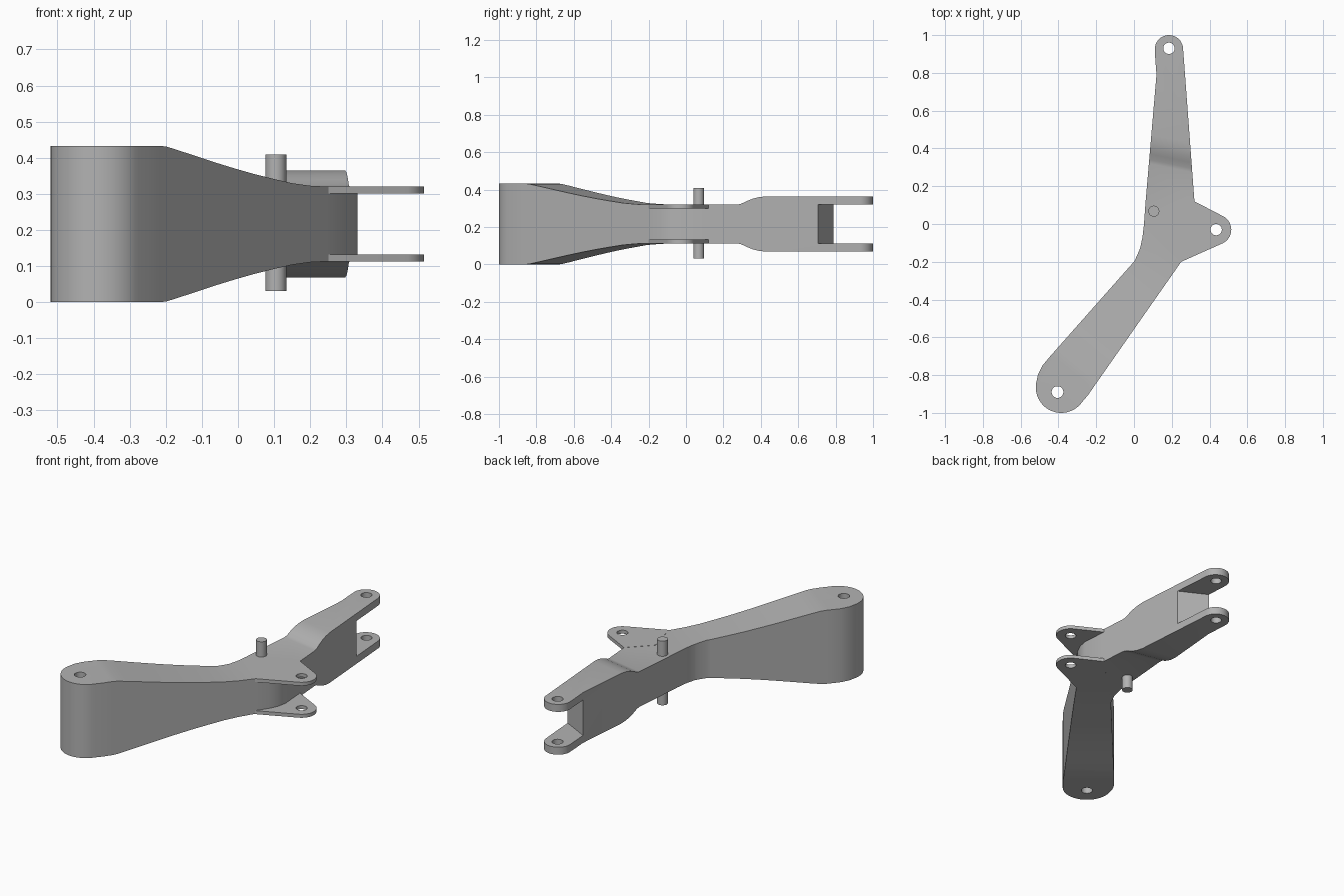
import bpy, bmesh
from math import sin, cos, radians
from mathutils import Vector

cube = bpy.data.objects.get("Cube")
if cube:
    bpy.data.objects.remove(cube, do_unlink=True)

MID = 0.2165  # height of the symmetry plane

steel = bpy.data.materials.new("plain_grey")
steel.use_nodes = True
steel.diffuse_color = (0.45, 0.45, 0.45, 1)
steel.node_tree.nodes["Principled BSDF"].inputs["Base Color"].default_value = (0.45, 0.45, 0.45, 1)


def arc(x, y, r, a0, a1, n):
    angles = [radians(a0 + (a1 - a0) * i / n) for i in range(n + 1)]
    return [(x + r * cos(a), y + r * sin(a)) for a in angles]


def circle(x, y, r, n=32):
    return arc(x, y, r, 0, 360, n)[:-1]


def prism_mesh(points, z0, z1):
    bm = bmesh.new()
    base = bm.faces.new([bm.verts.new((x, y, z0)) for x, y in points])
    out = bmesh.ops.extrude_face_region(bm, geom=[base], use_keep_orig=True)
    top = [v for v in out["geom"] if isinstance(v, bmesh.types.BMVert)]
    bmesh.ops.translate(bm, verts=top, vec=(0, 0, z1 - z0))
    bmesh.ops.recalc_face_normals(bm, faces=bm.faces[:])
    return bm


def finish(name, bm):
    mesh = bpy.data.meshes.new(name)
    bm.to_mesh(mesh)
    bm.free()
    mesh.materials.append(steel)
    obj = bpy.data.objects.new(name, mesh)
    bpy.context.collection.objects.link(obj)
    return obj


def activate(obj):
    bpy.ops.object.select_all(action="DESELECT")
    obj.select_set(True)
    bpy.context.view_layer.objects.active = obj


def cut(obj, points, half):
    cutter = finish("cutter", prism_mesh(points, MID - half, MID + half))
    cutter.hide_render = True
    mod = obj.modifiers.new("cut", "BOOLEAN")
    mod.operation, mod.solver, mod.object = "DIFFERENCE", "EXACT", cutter
    activate(obj)
    bpy.ops.object.modifier_apply(modifier=mod.name)
    bpy.data.objects.remove(cutter, do_unlink=True)


def smooth(obj):
    activate(obj)
    bpy.ops.object.shade_smooth_by_angle(angle=radians(25))


# Half thickness along each arm: (distance along arm, half thickness)
LOWER_DIR, UPPER_DIR = Vector((0.63, 0.77, 0)), Vector((0.2, 0.98, 0))
LOWER = [(-0.80, 0.2165), (-0.77, 0.214), (-0.72, 0.205), (-0.61, 0.184), (-0.52, 0.167),
         (-0.435, 0.152), (-0.35, 0.138), (-0.26, 0.125), (-0.17, 0.113), (-0.084, 0.106), (0, 0.1035)]
UPPER = [(0.33, 0.1035), (0.35, 0.108), (0.38, 0.123), (0.41, 0.135), (0.44, 0.143), (0.48, 0.148)]


def interpolate(profile, d):
    if d <= profile[0][0]:
        return profile[0][1]
    for (d0, h0), (d1, h1) in zip(profile, profile[1:]):
        if d <= d1:
            return h0 + (h1 - h0) * (d - d0) / (d1 - d0)
    return profile[-1][1]


# Bent arm: plan outline, sliced across each arm, then shaped in thickness
outline = (
    arc(-0.385, -0.865, 0.135, 165, 325, 24)
    + [(-0.245, -0.908), (0.25, -0.2), (0.295, -0.135), (0.32, -0.085), (0.331, -0.03), (0.32, 0.12)]
    + arc(0.185, 0.925, 0.075, 2, 178, 20)
    + [(0.113, 0.87), (0.119, 0.79), (0.06, 0.1), (0.053, 0), (0.045, -0.07), (0.032, -0.13), (0.003, -0.196)]
    + [(-0.447, -0.704), (-0.485, -0.75), (-0.508, -0.795)]
)
bm = prism_mesh(outline, -1, 1)
for direction, profile in ((LOWER_DIR, LOWER), (UPPER_DIR, UPPER)):
    for d, _ in profile:
        bmesh.ops.bisect_plane(bm, geom=bm.verts[:] + bm.edges[:] + bm.faces[:], dist=1e-5,
                               plane_co=direction * (d / direction.length_squared), plane_no=direction)
for v in bm.verts:
    flat = Vector((v.co.x, v.co.y, 0))
    half = max(interpolate(LOWER, flat.dot(LOWER_DIR)), interpolate(UPPER, flat.dot(UPPER_DIR)))
    v.co.z = MID + (half if v.co.z > 0 else -half)
bmesh.ops.recalc_face_normals(bm, faces=bm.faces[:])
arm = finish("bent_arm", bm)

# Fork slot with a slanted end, and the pivot holes
cut(arm, [(0.425, 0.63), (0.425, 1.1), (-0.04, 1.1), (-0.04, 0.87)], 0.104)
cut(arm, circle(0.185, 0.93, 0.03), 0.4)
cut(arm, circle(-0.405, -0.89, 0.031), 0.4)
smooth(arm)

# Pair of side lugs
lug_outline = [(0.2, 0), (0.25, -0.2)] + arc(0.435, -0.03, 0.08, -64, 63, 20) + [(0.32, 0.12)]
for name, z0, z1 in (("upper_lug", 0.084, 0.1045), ("lower_lug", -0.1045, -0.084)):
    lug = finish(name, prism_mesh(lug_outline, MID + z0, MID + z1))
    cut(lug, circle(0.435, -0.03, 0.03), 0.4)
    smooth(lug)

# Pivot pin
pin = finish("pivot_pin", prism_mesh(circle(0.105, 0.068, 0.029), MID - 0.185, MID + 0.193))
smooth(pin)
